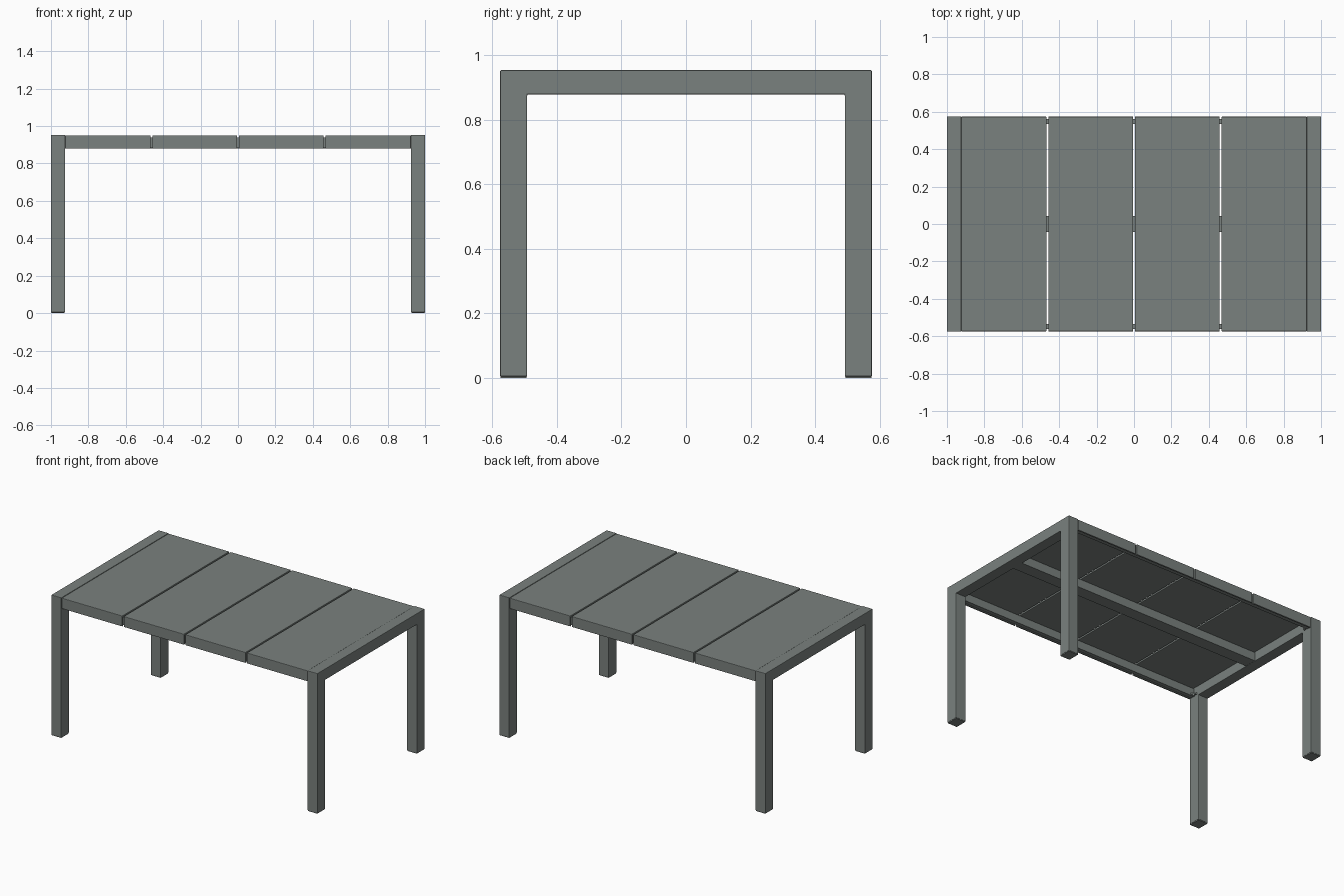
import bpy, bmesh, math
from mathutils import Vector

if "Cube" in bpy.data.objects:
    bpy.data.objects.remove(bpy.data.objects["Cube"])

grey = bpy.data.materials.new("slate grey")
grey.diffuse_color = (0.195, 0.22, 0.209, 1)
grey.use_nodes = True
grey.node_tree.nodes["Principled BSDF"].inputs["Base Color"].default_value = grey.diffuse_color


def finish(name, bm, bevel=0.0):
    bmesh.ops.recalc_face_normals(bm, faces=bm.faces)
    me = bpy.data.meshes.new(name)
    bm.to_mesh(me)
    bm.free()
    me.materials.append(grey)
    ob = bpy.data.objects.new(name, me)
    bpy.context.collection.objects.link(ob)
    if bevel:
        mod = ob.modifiers.new("soft edges", 'BEVEL')
        mod.width = bevel
        mod.segments = 2
        mod.limit_method = 'ANGLE'
    return ob


def extrude_x(name, profile, x0, x1, bevel=0.0):
    """Extrude a closed y-z profile between two x positions."""
    bm = bmesh.new()
    face = bm.faces.new([bm.verts.new((x0, y, z)) for y, z in profile])
    geom = bmesh.ops.extrude_face_region(bm, geom=[face])["geom"]
    moved = [g for g in geom if isinstance(g, bmesh.types.BMVert)]
    bmesh.ops.translate(bm, verts=moved, vec=(x1 - x0, 0, 0))
    return finish(name, bm, bevel)


def u_profile(half, bottom, top, side, slab):
    """Upside-down U: two uprights joined by a slab."""
    i, s = half - side, top - slab
    return [(-half, bottom), (-half, top), (half, top), (half, bottom),
            (i, bottom), (i, s), (-i, s), (-i, bottom)]


def rect(y0, y1, z0, z1):
    return [(y0, z0), (y0, z1), (y1, z1), (y1, z0)]


# End frames: two legs and a cross beam, with thin foot pads
for side, label in ((-1, "left"), (1, "right")):
    x0, x1 = sorted((side * 0.925, side * 1.0))
    extrude_x(label + "_leg_frame", u_profile(0.576, 0.004, 0.953, 0.084, 0.075), x0, x1, 0.003)
    for ys, end in ((-1, "front"), (1, "back")):
        y0, y1 = sorted((ys * 0.494, ys * 0.574))
        extrude_x(f"{label}_{end}_foot_pad", rect(y0, y1, 0, 0.006), x0 + 0.002, x1 - 0.002)

# Four folded top panels with narrow gaps
edges = [-0.924, -0.463, 0, 0.463, 0.924]
for n in range(4):
    a = edges[n] + (0.005 if n > 0 else 0)
    b = edges[n + 1] - (0.005 if n < 3 else 0)
    extrude_x(f"top_panel_{n + 1}", u_profile(0.574, 0.879, 0.951, 0.012, 0.012), a, b, 0.003)

# Rails under the panels
extrude_x("centre_rail", rect(-0.042, 0.042, 0.88, 0.938), -0.926, 0.926)
extrude_x("front_rail", rect(-0.561, -0.535, 0.884, 0.938), -0.926, 0.926)
extrude_x("back_rail", rect(0.535, 0.561, 0.884, 0.938), -0.926, 0.926)

# Corner brackets: diagonal plate and bolt
for sx in (-1, 1):
    for sy in (-1, 1):
        bm = bmesh.new()
        pts = [(0.926, 0.536), (0.895, 0.536), (0.926, 0.505)]
        f = bm.faces.new([bm.verts.new((sx * x, sy * y, 0.888)) for x, y in pts])
        geom = bmesh.ops.extrude_face_region(bm, geom=[f])["geom"]
        bmesh.ops.translate(bm, verts=[g for g in geom if isinstance(g, bmesh.types.BMVert)],
                            vec=(0, 0, 0.01))
        bolt = bmesh.ops.create_cone(bm, cap_ends=True, segments=12, radius1=0.006,
                                     radius2=0.006, depth=0.012)
        bmesh.ops.translate(bm, verts=bolt["verts"], vec=Vector((sx * 0.915, sy * 0.525, 0.886)))
        finish(f"corner_bracket_{'right' if sx > 0 else 'left'}_{'back' if sy > 0 else 'front'}", bm)
